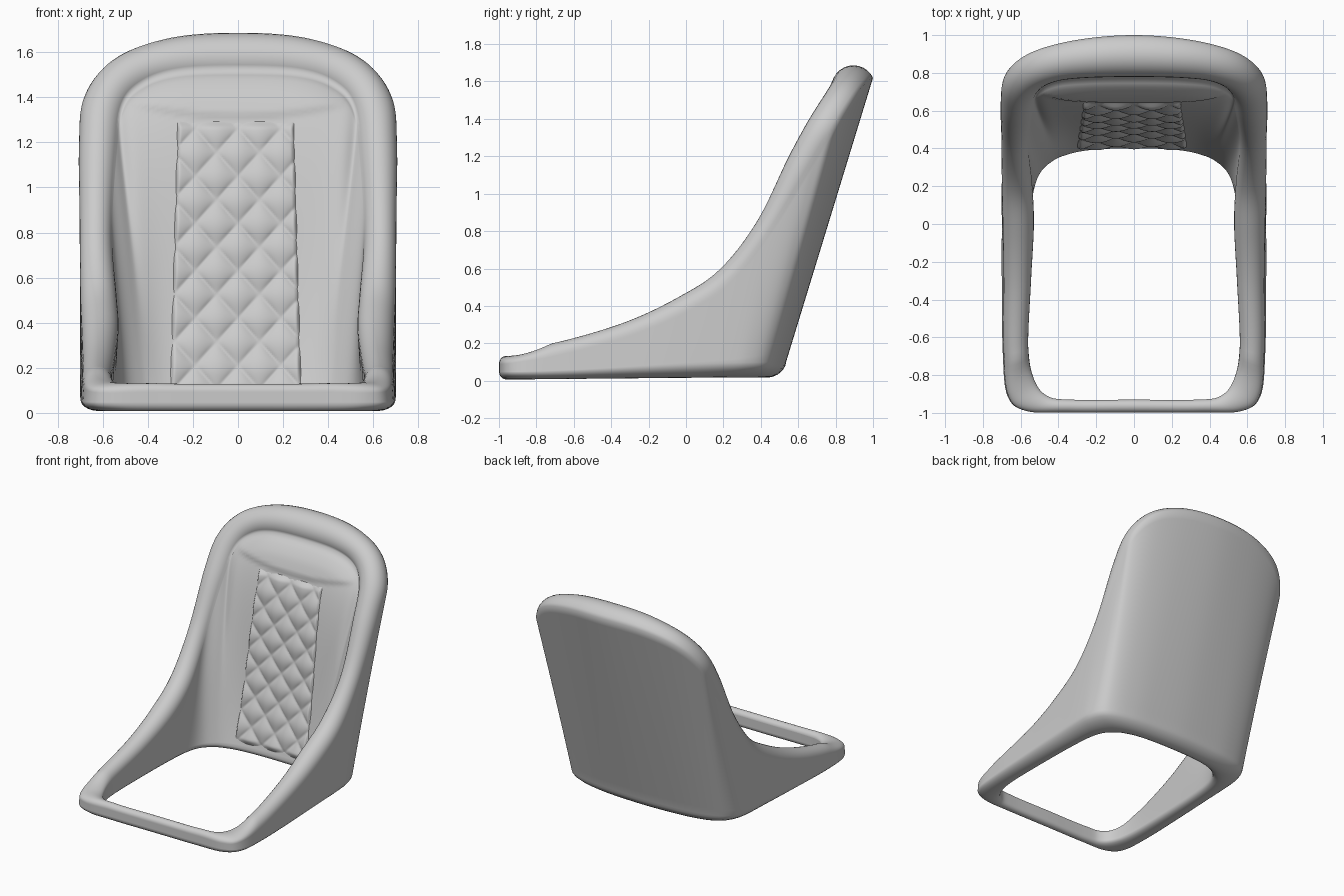
import bpy, bmesh, math
from mathutils import Vector
from mathutils.bvhtree import BVHTree

if "Cube" in bpy.data.objects:
    bpy.data.objects.remove(bpy.data.objects["Cube"])

# Half of the ring of cross-sections, front centre to back centre:
# outer bottom (x, y), outer top (x, y, z), inner top (x, y, z), inner bottom (x, y)
STATIONS = [
    (0, -.998, 0, -.998, .09, 0, -.93, .10, 0, -.93),
    (.35, -.998, .35, -.998, .09, .33, -.93, .10, .33, -.93),
    (.57, -.99, .57, -.99, .09, .46, -.91, .10, .46, -.91),
    (.67, -.91, .665, -.91, .10, .53, -.82, .11, .53, -.82),
    (.695, -.68, .69, -.68, .14, .56, -.65, .145, .56, -.65),
    (.70, -.30, .69, -.30, .245, .545, -.30, .245, .56, -.30),
    (.70, 0, .695, 0, .375, .53, 0, .375, .55, 0),
    (.70, .22, .70, .25, .54, .54, .22, .53, .53, .18),
    (.69, .33, .70, .47, .82, .56, .415, .80, .49, .28),
    (.655, .415, .695, .69, 1.18, .54, .585, 1.15, .42, .34),
    (.59, .465, .67, .81, 1.38, .51, .70, 1.36, .36, .365),
    (.47, .50, .54, .91, 1.53, .42, .765, 1.46, .28, .385),
    (.30, .522, .30, .975, 1.605, .26, .785, 1.51, .16, .397),
    (0, .535, 0, 1.0, 1.62, 0, .79, 1.52, 0, .40),
]
SUB, OUT, CAP, INN, LOW = 8, 26, 14, 70, 10


def catmull(a, b, c, d, t):
    return [.5 * (2 * q + (r - p) * t + (2 * p - 5 * q + 4 * r - s) * t * t
                  + (3 * q - p - 3 * r + s) * t ** 3) for p, q, r, s in zip(a, b, c, d)]


def new_object(name, bm):
    bmesh.ops.recalc_face_normals(bm, faces=bm.faces[:])
    mesh = bpy.data.meshes.new(name)
    bm.to_mesh(mesh)
    ob = bpy.data.objects.new(name, mesh)
    bpy.context.collection.objects.link(ob)
    for p in mesh.polygons:
        p.use_smooth = True
    return ob


def smooth(t):
    t = max(0, min(1, t))
    return t * t * (3 - 2 * t)


def arc(a, b, up, h, n):
    # rounded edge between two faces
    return [a.lerp(b, (1 - math.cos(math.pi * i / n)) / 2) + up * h * math.sin(math.pi * i / n)
            for i in range(1, n)]


# Seat shell: closed loft around the seat opening
def mirrored(s):
    return tuple(-v if i in (0, 2, 5, 8) else v for i, v in enumerate(s))


ring = STATIONS + [mirrored(s) for s in STATIONS[-2:0:-1]]
n = len(ring)
cols = []
for i in range(n):
    for k in range(SUB):
        c = catmull(ring[i - 1], ring[i], ring[(i + 1) % n], ring[(i + 2) % n], k / SUB)
        rise = smooth((c[1] + 1) / 1.5)
        cols.append((Vector((c[0], c[1], .045 + .055 * rise)), Vector(c[2:5]),
                     Vector(c[5:8]), Vector((c[8], c[9], .04 + .015 * rise))))

bm = bmesh.new()
rows = []
m = len(cols)
for j, (ob, ot, it, ib) in enumerate(cols):
    nxt, prv = cols[(j + 1) % m], cols[j - 1]
    tangent = (nxt[1] + nxt[2]) - (prv[1] + prv[2])
    across = it - ot
    up = tangent.cross(across).normalized()
    limit = .037 + .085 * smooth((ot.y + .95) / .55)
    pts = [ob.lerp(ot, v / OUT) for v in range(OUT + 1)]
    pts += arc(ot, it, up, min(.5 * across.length, limit), CAP)
    head = smooth((it.z - 1.25) / .25)
    for r in range(INN + 1):
        v = 1 - r / INN
        p = ib.lerp(it, v)
        # padding of the back rest, fullest under the top edge
        p.y -= (1 - head) * .03 * max(0, ib.y) / .4 * math.sin(math.pi * v)
        p.y -= head * .31 * v * v * math.sqrt(1 - v)
        # stitched step under the head pad
        over = p.z - (1.315 + .25 * p.x ** 2)
        p.y -= (.014 * smooth(over / .025 + .5) * min(1, (1 - v) * 15)
                * smooth((.56 - abs(p.x)) / .06))
        pts.append(p)
    pts += arc(ib, ob, Vector((0, 0, -1)), .035 + .02 * smooth((ob.y + 1) / 1.5), LOW)
    rows.append([bm.verts.new(p) for p in pts])
for j in range(m):
    a, b = rows[j], rows[(j + 1) % m]
    for r in range(len(a)):
        s = (r + 1) % len(a)
        bm.faces.new((a[r], a[s], b[s], b[r]))
tree = BVHTree.FromBMesh(bm)
new_object("seat_shell", bm)

# Quilted centre panel: diamond puffs laid on the inner face of the back
NX, NZ, W, H = 80, 150, .19, .21
bm = bmesh.new()
grid = []
for iz in range(NZ + 1):
    t = iz / NZ
    z = .07 + 1.24 * t
    half = .30 - .035 * t
    line = []
    for ix in range(NX + 1):
        s = 2 * ix / NX - 1
        x = half * s - .01
        hit = tree.ray_cast(Vector((x, -.5, z)), Vector((0, 1, 0)))[0]
        p, q = math.pi * (x / W + z / H), math.pi * (x / W - z / H)
        puff = abs(math.sin(p) * math.sin(q)) ** .6
        edge = smooth(min((1 - abs(s)) * 12, t * 20, (1 - t) * 25))
        line.append(bm.verts.new((x, hit.y + .008 - edge * (.011 + .022 * puff), z)))
    grid.append(line)
for a, b in zip(grid, grid[1:]):
    for i in range(NX):
        bm.faces.new((a[i], a[i + 1], b[i + 1], b[i]))
new_object("quilted_panel", bm)
